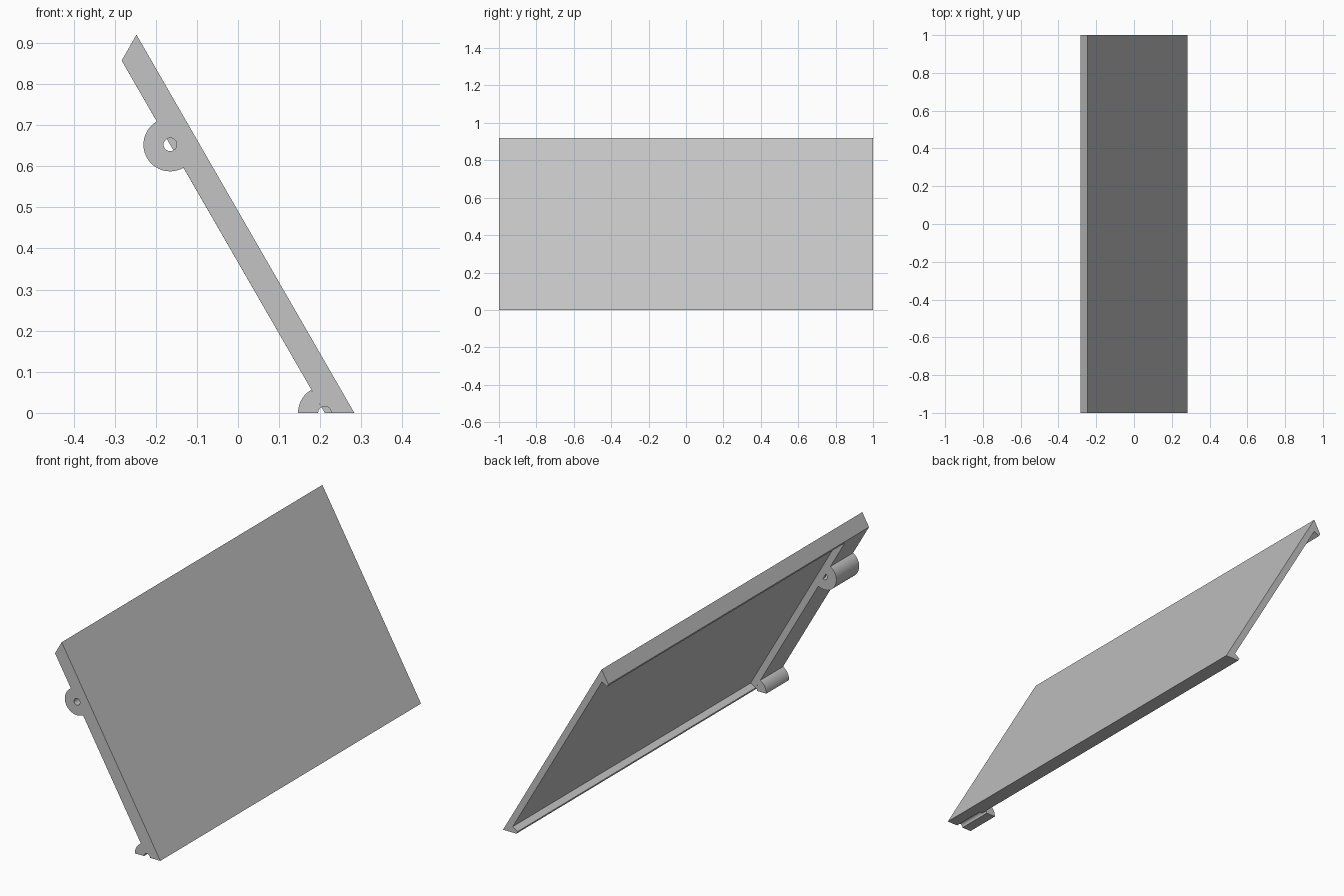
import bpy, bmesh
from math import radians, cos, sin
from mathutils import Vector

cube = bpy.data.objects.get("Cube")
if cube:
    bpy.data.objects.remove(cube, do_unlink=True)

grey = bpy.data.materials.new("plain_grey")
grey.use_nodes = True
colour = (0.55, 0.55, 0.55, 1)
grey.diffuse_color = colour
grey.node_tree.nodes["Principled BSDF"].inputs["Base Color"].default_value = colour


def prism(name, profile, y0, y1):
    """Extrude an x-z profile along y."""
    bm = bmesh.new()
    face = bm.faces.new([bm.verts.new((p[0], y0, p[1])) for p in profile])
    new = bmesh.ops.extrude_face_region(bm, geom=[face])["geom"]
    bmesh.ops.translate(bm, vec=(0, y1 - y0, 0),
                        verts=[v for v in new if isinstance(v, bmesh.types.BMVert)])
    bmesh.ops.recalc_face_normals(bm, faces=bm.faces)
    mesh = bpy.data.meshes.new(name)
    bm.to_mesh(mesh)
    bm.free()
    mesh.materials.append(grey)
    obj = bpy.data.objects.new(name, mesh)
    bpy.context.collection.objects.link(obj)
    bpy.ops.object.select_all(action="DESELECT")
    obj.select_set(True)
    bpy.context.view_layer.objects.active = obj
    bpy.ops.object.shade_smooth_by_angle(angle=radians(30))
    return obj


def arc(centre, radius, start, end, steps):
    angles = [radians(start + (end - start) * i / steps) for i in range(steps + 1)]
    return [centre + radius * Vector((cos(a), sin(a))) for a in angles]


# Leaning slab: slope direction, outward normal and corners in x-z
down = Vector((cos(radians(60)), -sin(radians(60))))
out = Vector((cos(radians(30)), sin(radians(30))))
top_out, top_in = Vector((-0.247, 0.92)), Vector((-0.283, 0.857))
low_out, low_in = Vector((0.283, 0)), Vector((0.211, 0))
pivot = top_in + down * 0.236
front, step, back = -1, -0.825, 1
plug = step - 0.015
hole, boss = 0.016, 0.065

# Thin panel with a lip along its top and bottom edges
lip, depth = 0.015, out * 0.0315
low_lip, top_lip = low_in - down * lip, top_in + down * lip
prism("lipped_panel", [top_out, low_out, low_in, low_lip, low_lip + depth,
                       top_lip + depth, top_lip, top_in], step, back)

# Thick end block, grooved for the pins, with a closed inner end
prism("end_block", [top_out, low_out] + arc(low_in, hole, 0, 120, 12)
      + arc(pivot, hole, -60, 120, 16) + [top_in], front, plug)
prism("end_block_stop", [top_out, low_out, low_in, top_in], plug, step)

# Rounded hinge bosses around the pin holes
for name, centre, end in (("upper_boss", pivot, 300), ("lower_boss", low_in, 180)):
    steps = (end - 120) // 5
    prism(name, arc(centre, boss, 120, end, steps) + arc(centre, hole, end, 120, steps),
          front, step)
